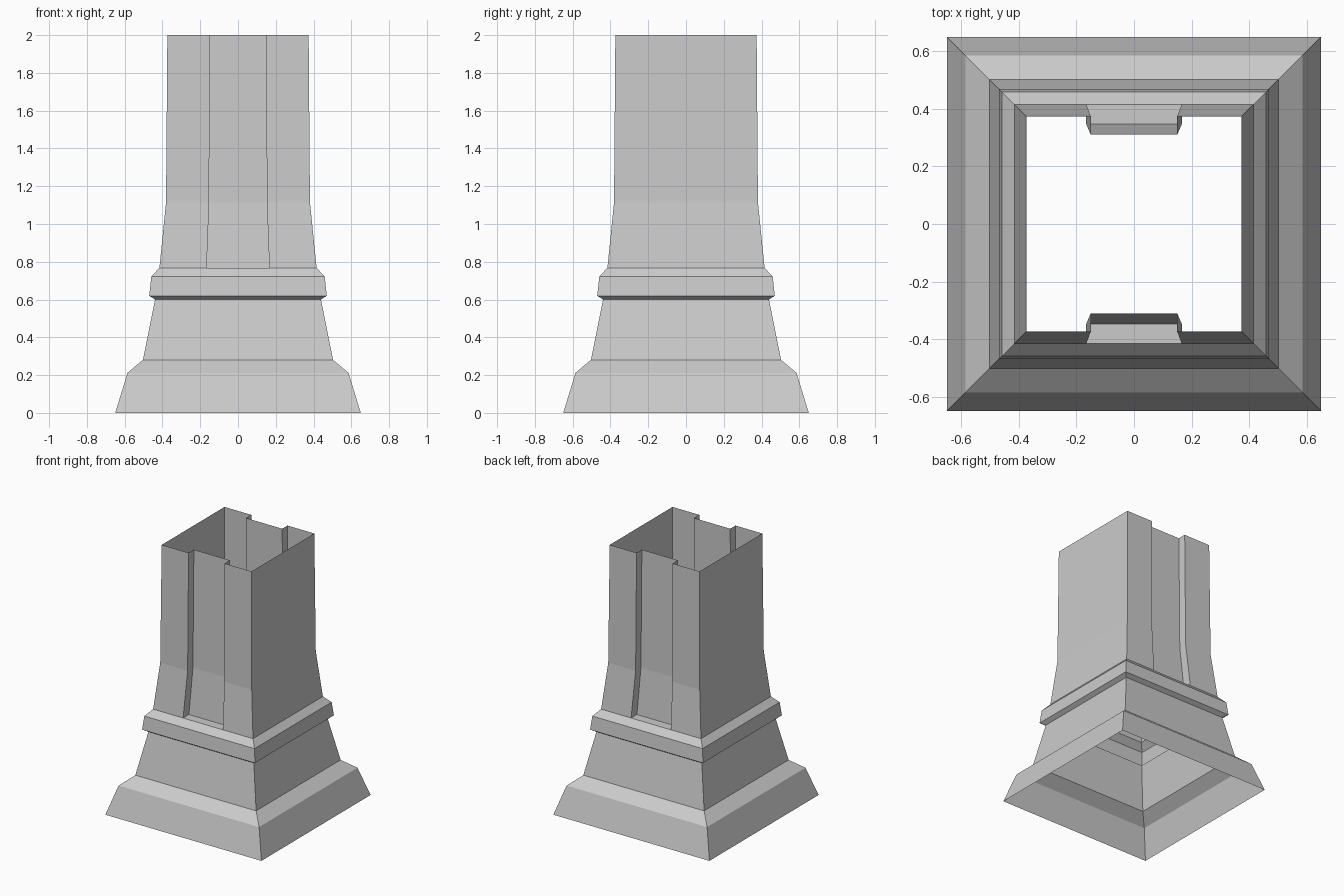
import bpy, bmesh

if "Cube" in bpy.data.objects:
    bpy.data.objects.remove(bpy.data.objects["Cube"])


def make_object(name, bm):
    bmesh.ops.recalc_face_normals(bm, faces=bm.faces)
    mesh = bpy.data.meshes.new(name)
    bm.to_mesh(mesh)
    bm.free()
    obj = bpy.data.objects.new(name, mesh)
    bpy.context.collection.objects.link(obj)
    return obj


def loft(bm, outlines):
    """Skin a stack of closed outlines with quads, open at both ends."""
    rings = [[bm.verts.new(p) for p in o] for o in outlines]
    for low, high in zip(rings, rings[1:]):
        n = len(low)
        for i in range(n):
            j = (i + 1) % n
            bm.faces.new((low[i], low[j], high[j], high[i]))
    return rings


def square(r, z):
    return [(-r, -r, z), (r, -r, z), (r, r, z), (-r, r, z)]


def notched_square(r, w, d, z):
    """Square with a channel of half width w, floor at y = d, front and back."""
    half = [(-r, -r), (-w, -r), (-w, -d), (w, -d), (w, -r), (r, -r)]
    return [(x, y, z) for x, y in half] + [(-x, -y, z) for x, y in half]


# Stepped plinth and collar: (half width, height)
plinth_profile = [(0.65, 0), (0.585, 0.212), (0.503, 0.281), (0.439, 0.60),
                  (0.47, 0.62), (0.459, 0.721), (0.416, 0.768)]
bm = bmesh.new()
loft(bm, [square(r, z) for r, z in plinth_profile])
make_object("plinth", bm)

# Hollow shaft with front and back channels: (half width, channel half width, channel floor, height)
shaft_profile = [(0.416, 0.166, 0.347, 0.768), (0.381, 0.153, 0.317, 1.114),
                 (0.374, 0.15, 0.311, 2.0)]
bm = bmesh.new()
rings = loft(bm, [notched_square(*s) for s in shaft_profile])
# Sill closing the bottom of each channel
for k in (1, 7):
    bm.faces.new(rings[0][k:k + 4])
make_object("shaft", bm)
